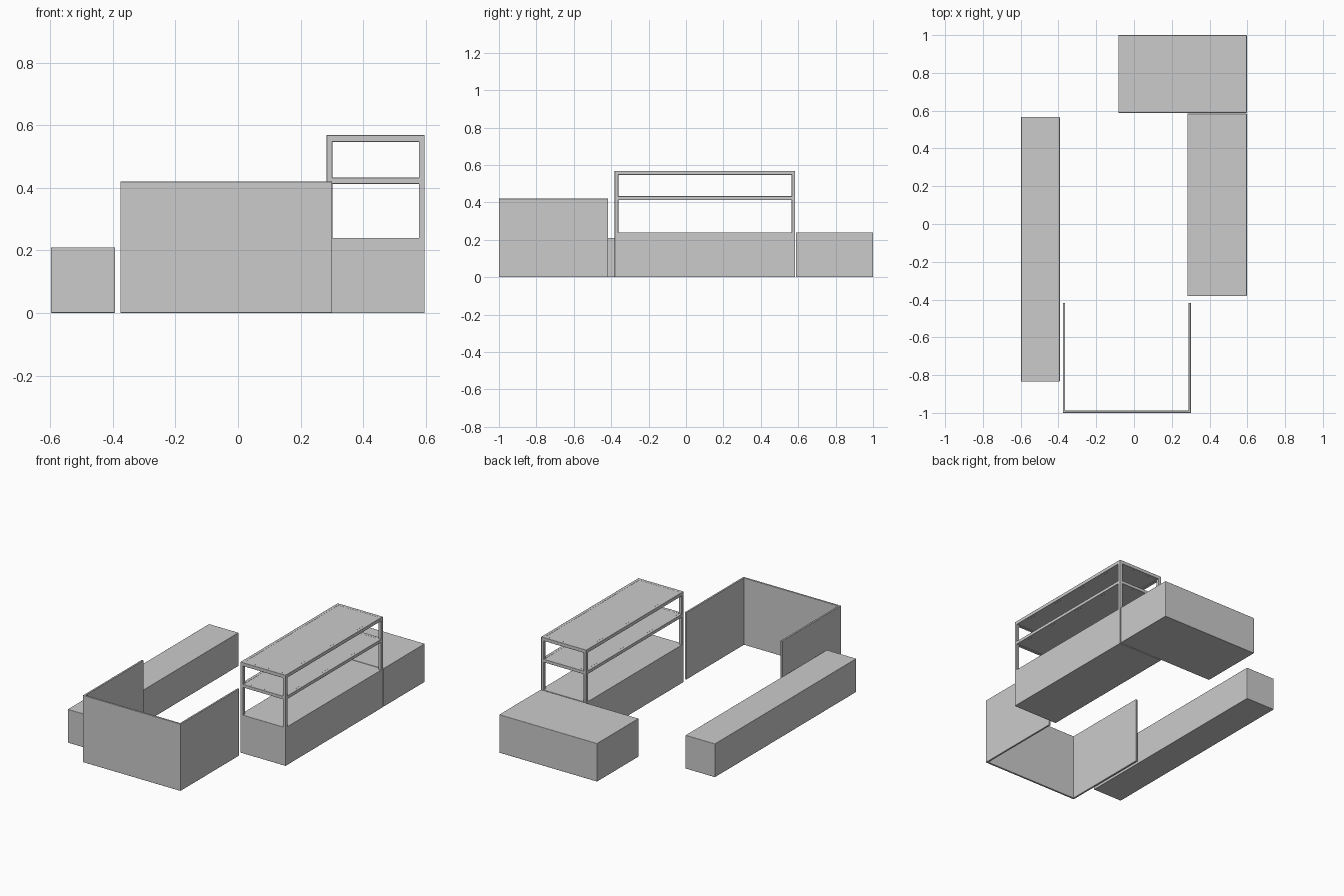
import bpy, bmesh

if "Cube" in bpy.data.objects:
    bpy.data.objects.remove(bpy.data.objects["Cube"])

def finish(name, bm, bevel):
    bmesh.ops.recalc_face_normals(bm, faces=bm.faces)
    mesh = bpy.data.meshes.new(name)
    bm.to_mesh(mesh)
    bm.free()
    ob = bpy.data.objects.new(name, mesh)
    bpy.context.collection.objects.link(ob)
    for p in mesh.polygons:
        p.use_smooth = True
    mod = ob.modifiers.new("soft_edges", 'BEVEL')
    mod.width = bevel
    mod.segments = 2
    mod.limit_method = 'ANGLE'
    mod.harden_normals = True
    return ob

def prism(name, outline, z0, z1, bevel=0.003):
    bm = bmesh.new()
    face = bm.faces.new([bm.verts.new((x, y, z0)) for x, y in outline])
    out = bmesh.ops.extrude_face_region(bm, geom=[face])
    verts = [v for v in out['geom'] if isinstance(v, bmesh.types.BMVert)]
    bmesh.ops.translate(bm, verts=verts, vec=(0, 0, z1 - z0))
    if not face.is_valid or all(f is not face for f in bm.faces):
        bm.faces.new([v for v in bm.verts if v not in verts])
    return finish(name, bm, bevel)

def box(name, x0, x1, y0, y1, z0, z1, bevel=0.003):
    return prism(name, [(x0, y0), (x1, y0), (x1, y1), (x0, y1)], z0, z1, bevel)

# Solid low units
box("long_bench", -0.598, -0.393, -0.835, 0.567, 0, 0.21)
box("rear_counter", -0.083, 0.597, 0.588, 1.0, 0, 0.24)
X0, X1, Y0, Y1 = 0.283, 0.597, -0.381, 0.584
box("side_counter", X0, X1, Y0, Y1, 0, 0.24, 0.0015)

# U-shaped screen, open towards the rear
a, b, f, r, t = -0.376, 0.301, -1.0, -0.417, 0.012
prism("front_screen", [(a, f), (b, f), (b, r), (b - t, r), (b - t, f + t),
                       (a + t, f + t), (a + t, r), (a, r)], 0, 0.42, 0.002)

# Shelf rack posts on the side counter
w = 0.019
for i, x in enumerate((X0, X1 - w)):
    for j, y in enumerate((Y0, Y1 - w)):
        box(f"rack_post_{i}{j}", x, x + w, y, y + w, 0.235, 0.569, 0.002)

# Two shelf levels: rim rails with an inset board
for name, z0, z1 in (("middle", 0.413, 0.433), ("top", 0.547, 0.569)):
    for i, x in enumerate((X0, X1 - w)):
        box(f"{name}_long_rail_{i}", x, x + w, Y0, Y1, z0, z1, 0.002)
    for i, y in enumerate((Y0, Y1 - w)):
        box(f"{name}_end_rail_{i}", X0, X1, y, y + w, z0, z1, 0.002)
    box(f"{name}_shelf_board", X0 + 0.01, X1 - 0.01, Y0 + 0.01, Y1 - 0.01,
        z0 + 0.003, z1 - 0.001, 0.001)
